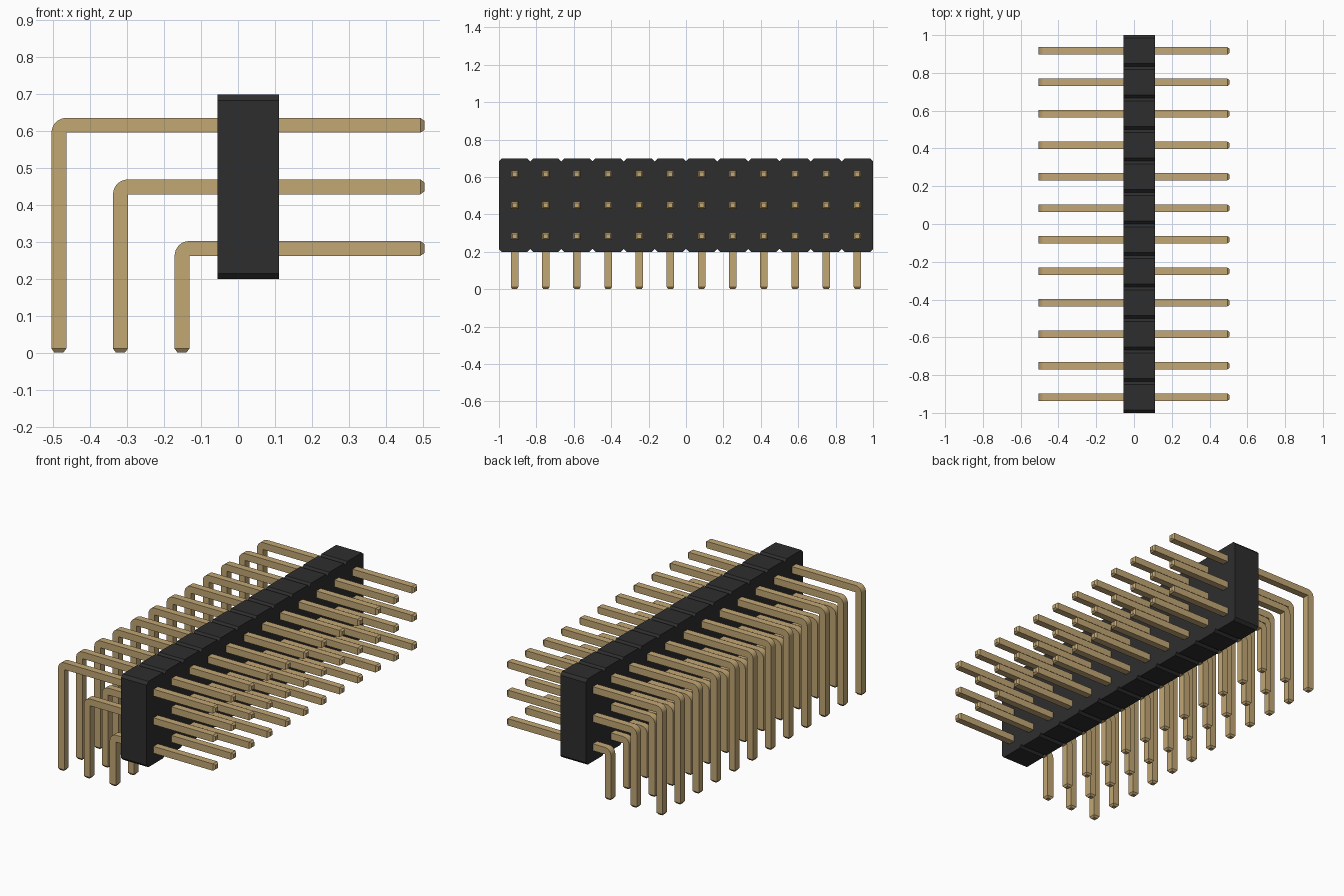
import bpy, bmesh, math

if "Cube" in bpy.data.objects:
    bpy.data.objects.remove(bpy.data.objects["Cube"], do_unlink=True)

COLUMNS = 12
PITCH = 2.0 / COLUMNS
HALF = 0.02            # half the pin thickness
TIP_HALF = 0.012       # half the pin thickness at the tip
TAPER = 0.011          # length of the tapered tip
REACH = 0.505          # pins span -REACH to REACH in x
MID_Z = 0.449          # height of the middle pin row


def make_material(name, color, roughness):
    mat = bpy.data.materials.new(name)
    mat.use_nodes = True
    mat.diffuse_color = color
    bsdf = mat.node_tree.nodes["Principled BSDF"]
    bsdf.inputs["Base Color"].default_value = color
    bsdf.inputs["Roughness"].default_value = roughness
    return mat


gold = make_material("gold", (0.54, 0.385, 0.175, 1), 0.5)
black = make_material("black plastic", (0.027, 0.027, 0.027, 1), 0.6)


def finish(bm, name, mat):
    bmesh.ops.remove_doubles(bm, verts=bm.verts, dist=1e-5)
    bmesh.ops.recalc_face_normals(bm, faces=bm.faces)
    mesh = bpy.data.meshes.new(name)
    bm.to_mesh(mesh)
    bm.free()
    mesh.materials.append(mat)
    obj = bpy.data.objects.new(name, mesh)
    bpy.context.collection.objects.link(obj)
    return obj


# Housing: a row of cells with chamfered top and bottom corners, extruded in x
def make_housing():
    x0, x1, half_z, chamfer = -0.055, 0.111, 0.25, 0.016
    top = []
    for i in range(COLUMNS):
        a, b = -1 + i * PITCH, -1 + (i + 1) * PITCH
        top += [(a, half_z - chamfer), (a + chamfer, half_z), (b - chamfer, half_z)]
    top.append((1, half_z - chamfer))
    outline = top + [(y, -z) for y, z in reversed(top)]
    bm = bmesh.new()
    face = bm.faces.new([bm.verts.new((x0, y, MID_Z + z)) for y, z in outline])
    side = bmesh.ops.extrude_face_region(bm, geom=[face])
    verts = [v for v in side["geom"] if isinstance(v, bmesh.types.BMVert)]
    bmesh.ops.translate(bm, verts=verts, vec=(x1 - x0, 0, 0))
    # The extrusion keeps the starting face, so the solid is closed
    if not face.is_valid:
        bmesh.ops.holes_fill(bm, edges=[e for e in bm.edges if e.is_boundary])
    return finish(bm, "housing", black)


# Bent pin: square section swept from the right tip, around the bend, to the foot
def make_pin_row(name, leg_x, z):
    inner = (leg_x + HALF, z - HALF)
    sections = [  # lower/inner point, upper/outer point, half width in y
        ((REACH, z - TIP_HALF), (REACH, z + TIP_HALF), TIP_HALF),
        ((REACH - TAPER, z - HALF), (REACH - TAPER, z + HALF), HALF),
    ]
    steps = 8
    for i in range(steps + 1):
        a = math.pi / 2 * (1 + i / steps)
        outer = (inner[0] + 2 * HALF * math.cos(a), inner[1] + 2 * HALF * math.sin(a))
        sections.append((inner, outer, HALF))
    sections += [
        ((leg_x + HALF, TAPER), (leg_x - HALF, TAPER), HALF),
        ((leg_x + TIP_HALF, 0), (leg_x - TIP_HALF, 0), TIP_HALF),
    ]
    bm = bmesh.new()
    y = -1 + PITCH / 2
    rings = []
    for p, q, w in sections:
        rings.append([bm.verts.new((c[0], y + s * w, c[1]))
                      for c, s in ((p, -1), (q, -1), (q, 1), (p, 1))])
    for r0, r1 in zip(rings, rings[1:]):
        for k in range(4):
            n = (k + 1) % 4
            bm.faces.new((r0[k], r0[n], r1[n], r1[k]))
    bm.faces.new(rings[0])
    bm.faces.new(rings[-1])
    obj = finish(bm, name, gold)
    obj.data.shade_smooth()
    obj.data.set_sharp_from_angle(angle=math.radians(30))
    # Repeat along the housing
    array = obj.modifiers.new("columns", "ARRAY")
    array.count = COLUMNS
    array.use_relative_offset = False
    array.use_constant_offset = True
    array.constant_offset_displace = (0, PITCH, 0)
    return obj


make_housing()
for i, row in enumerate(("top", "middle", "bottom")):
    make_pin_row(row + "_pin_row", -REACH + HALF + i * PITCH, MID_Z + (1 - i) * PITCH)
